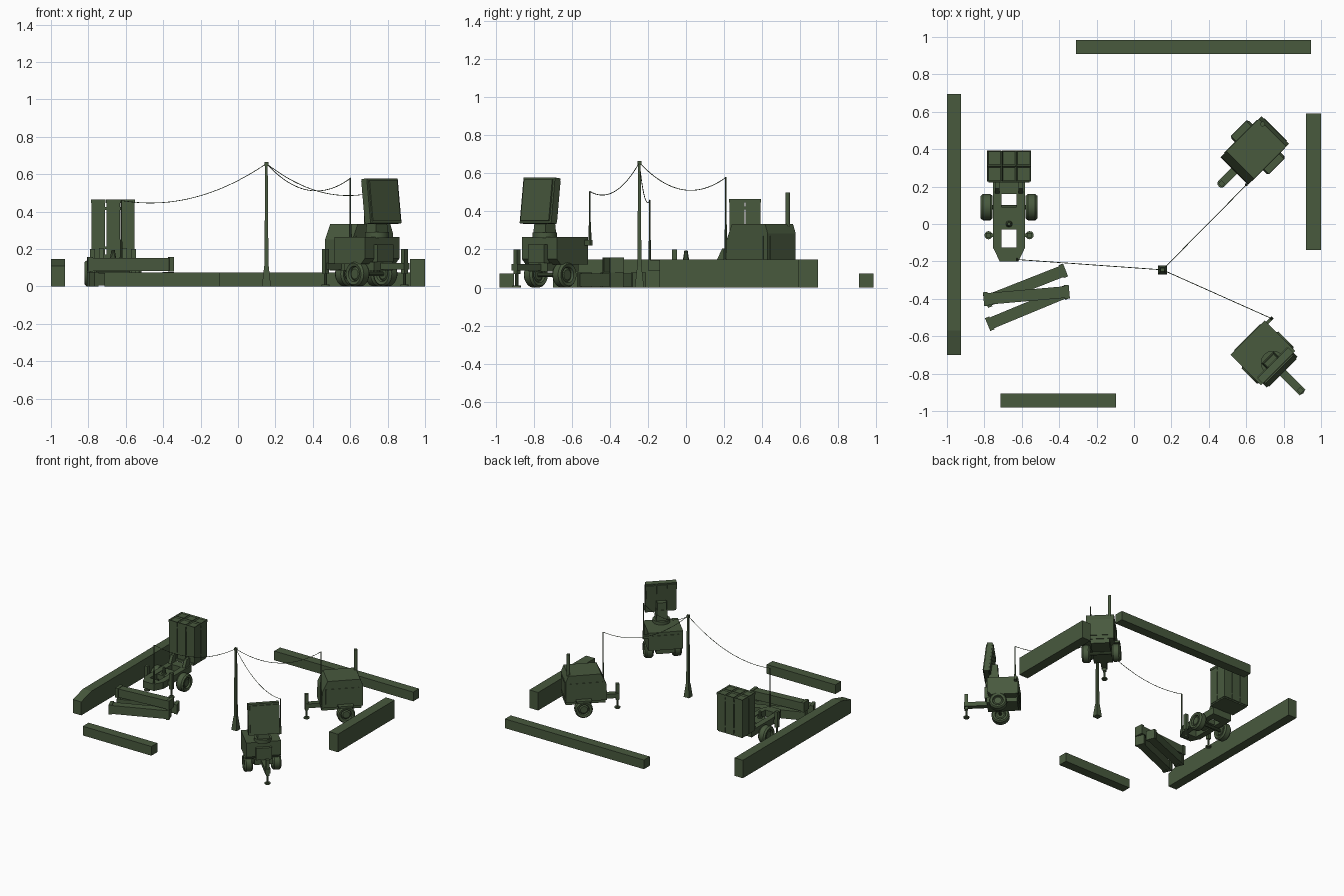
import bpy, bmesh
from math import radians, cos, sin, pi
from mathutils import Matrix, Vector

if "Cube" in bpy.data.objects:
    bpy.data.objects.remove(bpy.data.objects["Cube"])

green = bpy.data.materials.new("olive_green")
green.diffuse_color = (0.065, 0.1, 0.048, 1)
green.use_nodes = True
green.node_tree.nodes["Principled BSDF"].inputs["Base Color"].default_value = green.diffuse_color
I = Matrix.Identity(4)

def place(x, y, deg, z=0):
    return Matrix.Translation((x, y, z)) @ Matrix.Rotation(radians(deg), 4, 'Z')

def finish(name, bm, M=I, smooth=False):
    bmesh.ops.recalc_face_normals(bm, faces=bm.faces)
    bm.transform(M)
    me = bpy.data.meshes.new(name)
    bm.to_mesh(me)
    bm.free()
    me.materials.append(green)
    ob = bpy.data.objects.new(name, me)
    bpy.context.collection.objects.link(ob)
    if smooth:
        bpy.ops.object.select_all(action='DESELECT')
        ob.select_set(True)
        bpy.context.view_layer.objects.active = ob
        bpy.ops.object.shade_smooth_by_angle(angle=radians(35))
    return ob

def box(name, x0, x1, y0, y1, z0, z1, M=I, taper=1.0, recess=0):
    bm = bmesh.new()
    bmesh.ops.create_cube(bm, size=1)
    c = Vector(((x0 + x1) / 2, (y0 + y1) / 2, (z0 + z1) / 2))
    for v in bm.verts:
        k = taper if v.co.z > 0 else 1
        v.co = c + Vector((v.co.x * (x1 - x0) * k, v.co.y * (y1 - y0) * k, v.co.z * (z1 - z0)))
    if recess:  # sunken top panel
        top = max(bm.faces, key=lambda f: f.calc_center_median().z)
        bmesh.ops.inset_individual(bm, faces=[top], thickness=recess)
        for v in top.verts:
            v.co.z -= recess
    return finish(name, bm, M)

def prism(name, pts, a, b, M=I, axis='x'):
    """Outline in YZ swept along x, or in XY swept along z."""
    bm = bmesh.new()
    mk = (lambda t, p: (t, p[0], p[1])) if axis == 'x' else (lambda t, p: (p[0], p[1], t))
    lo = [bm.verts.new(mk(a, p)) for p in pts]
    hi = [bm.verts.new(mk(b, p)) for p in pts]
    bm.faces.new(lo)
    bm.faces.new(hi)
    for i in range(len(pts)):
        j = (i + 1) % len(pts)
        bm.faces.new((lo[i], lo[j], hi[j], hi[i]))
    return finish(name, bm, M)

def lathe(name, prof, M=I, n=20):
    """Profile of (radius, height) turned about z."""
    bm = bmesh.new()
    rings = [[bm.verts.new((r * cos(2 * pi * i / n), r * sin(2 * pi * i / n), z)) for i in range(n)]
             for r, z in prof]
    for A, B in zip(rings, rings[1:]):
        for i in range(n):
            j = (i + 1) % n
            bm.faces.new((A[i], A[j], B[j], B[i]))
    bm.faces.new(rings[0])
    bm.faces.new(rings[-1])
    return finish(name, bm, M, True)

def rod(name, x, y, z0, z1, r, M=I, r2=None, n=10):
    return lathe(name, [(r, z0), (r2 or r, z1)], M @ Matrix.Translation((x, y, 0)), n)

def wheels(name, x, y, r, M):
    prof = [(.012, -.022), (.4 * r, -.022), (.55 * r, -.014), (.62 * r, -.028), (.86 * r, -.032), (r, -.02),
            (r, .02), (.86 * r, .032), (.62 * r, .028), (.55 * r, .014), (.4 * r, .022), (.012, .022)]
    for s, side in ((-1, "left"), (1, "right")):
        lathe(f"{name}_wheel_{side}", prof,
              M @ Matrix.Translation((s * x, y, r)) @ Matrix.Rotation(pi / 2, 4, 'Y'), 24)
    lathe(name + "_axle", [(.012, -x), (.012, x)],
          M @ Matrix.Translation((0, y, r)) @ Matrix.Rotation(pi / 2, 4, 'Y'), 10)

def jack(name, x, y, M):
    rod(name + "_foot", x, y, 0, .01, .022, M, n=12)
    rod(name + "_leg", x, y, .01, .1, .008, M)
    box(name + "_sleeve", x - .013, x + .013, y - .013, y + .013, .07, .2, M)

def mast(name, x, y, z0, z1, M):
    zm = z0 + (z1 - z0) * .42
    rod(name + "_lower", x, y, z0, zm, .008, M, .006)
    rod(name + "_upper", x, y, zm, z1, .004, M)

# earth walls
box("wall_front", -.715, -.095, -.98, -.905, 0, .075)
box("wall_back", -.31, .945, .91, .985, 0, .075)
box("wall_right", .92, 1, -.14, .592, 0, .147)
prism("wall_left", [(-.7, 0), (.695, 0), (.695, .147), (-.57, .147), (-.7, .11)], -1, -.925)

# centre pole
P = place(.152, -.245, 0)
box("pole_base", -.024, .024, -.024, .024, 0, .11, P, .5)
box("pole_shaft", -.011, .011, -.011, .011, .1, .65, P, .6)
box("pole_cap", -.01, .01, -.01, .01, .645, .665, P)

# hanging cables
def cable(name, end, sag):
    a, b = Vector((.152, -.245, .657)), Vector(end)
    cu = bpy.data.curves.new(name, 'CURVE')
    cu.dimensions = '3D'
    cu.bevel_depth = .002
    cu.bevel_resolution = 1
    sp = cu.splines.new('POLY')
    sp.points.add(24)
    for i, p in enumerate(sp.points):
        t = i / 24
        q = a.lerp(b, t)
        p.co = (q.x, q.y, q.z - 4 * sag * t * (1 - t), 1)
    cu.materials.append(green)
    ob = bpy.data.objects.new(name, cu)
    bpy.context.collection.objects.link(ob)
cable("cable_generator", (.603, .211, .58), .104)
cable("cable_radar", (.735, -.505, .505), .076)
cable("cable_launcher", (-.625, -.19, .46), .083)

# launcher trailer
L = place(-.668, 0, 0)
for s in (-1, 1):
    box("launcher_rail", *sorted((s * .04, s * .086)), -.13, .23, .09, .145, L)
    box("launcher_outrigger", *sorted((s * .08, s * .12)), -.07, -.05, .1, .13, L)
    jack("launcher_jack", s * .11, -.06, L)
    prism("launcher_hinge", [(.16, .14), (.225, .14), (.225, .205), (.19, .205)],
          *sorted((s * .05, s * .075)), L)
box("launcher_deck", -.042, .042, -.03, .09, .1, .14, L)
box("launcher_crossbeam", -.042, .042, .16, .23, .09, .145, L)
prism("launcher_tongue", [(-.086, -.125), (.086, -.125), (.05, -.2), (-.05, -.2)], .09, .145, L, 'z')
rod("launcher_pivot", 0, 0, .14, .195, .018, L, .009)
wheels("launcher", .12, .09, .07, L)
mast("launcher_mast", .043, -.19, .1, .46, L)
box("launcher_pack_base", -.11, .11, .222, .385, .15, .17, L)
for i in range(3):
    for j in range(2):
        x, y = (i - 1) * .0785, .2675 + j * .085
        box("launch_tube", x - .036, x + .036, y - .039, y + .039, .16, .45, L)
        box("launch_tube_lid", x - .0385, x + .0385, y - .0415, y + .0415, .447, .465, L, recess=.009)
for z in (.2, .41):
    box("launcher_pack_band", -.113, .113, .231, .39, z, z + .015, L)

# spare tubes lying on the ground
for n, (x, y, z, a) in enumerate(((-.57, -.45, .003, 22.5), (-.58, -.33, .003, 21.5), (-.575, -.382, .082, 5))):
    T = place(x, y, a, z)
    box(f"spare_tube_{n}", -.225, .225, -.031, .031, .002, .07, T)
    for s in (-1, 1):
        box(f"spare_tube_cap_{n}", *sorted((s * .205, s * .23)), -.037, .037, -.002, .075, T)

# generator trailer
G = place(.645, .393, -45)
prism("generator_body", [(-.155, .12), (.155, .12), (.155, .285), (.135, .335), (-.11, .335), (-.15, .25)],
      -.104, .104, G)
for s in (-1, 1):
    box("generator_side_panel", *sorted((s * .1, s * .107)), -.125, .125, .15, .27, G)
    box("generator_fender", *sorted((s * .1, s * .143)), -.035, .08, .125, .14, G)
box("generator_rear_panel", -.085, .085, .15, .159, .15, .27, G)
box("generator_chassis", -.07, .07, -.15, .15, .085, .125, G)
box("generator_tongue", -.022, .022, -.255, -.14, .09, .125, G)
jack("generator_jack", 0, -.25, G)
wheels("generator", .113, .024, .067, G)
rod("generator_exhaust", -.07, .13, .3, .5, .013, G, n=12)
mast("generator_mast", .098, -.161, .15, .58, G)

# radar trailer
R = place(.7, -.7, 45)
prism("radar_body", [(-.1, .15), (-.07, .12), (.13, .12), (.13, .265), (-.1, .265)], -.13, .13, R)
box("radar_rear_panel", -.1, .1, .125, .134, .15, .24, R)
box("radar_front_cabinet", -.06, .06, -.125, -.09, .13, .225, R)
box("radar_chassis", -.07, .07, -.11, .12, .085, .13, R)
box("radar_tongue", -.021, .021, -.285, -.1, .09, .125, R)
jack("radar_jack", 0, -.268, R)
wheels("radar", .106, -.02, .067, R)
rod("radar_turntable", 0, -.06, .26, .29, .065, R, n=20)
box("radar_pedestal", -.045, .045, -.1, -.02, .285, .37, R, .85)
box("radar_bracket", -.035, .035, -.085, -.03, .35, .43, R)
A = R @ Matrix.Translation((0, -.095, .457)) @ Matrix.Rotation(radians(-7), 4, 'X').inverted()
A = R @ Matrix.Translation((0, -.095, .457)) @ Matrix.Rotation(radians(-7), 4, 'X')
box("radar_antenna", -.117, .117, -.02, .02, -.122, .12, A)
box("radar_antenna_face", -.105, .105, -.028, -.018, -.11, .108, A)
for x in (-.078, 0, .078):
    box("radar_antenna_back_rib", x - .034, x + .034, .018, .028, -.112, .11, A)
mast("radar_mast", .163, .113, .23, .505, R)
box("radar_mast_bracket", .12, .172, .104, .122, .22, .25, R)
